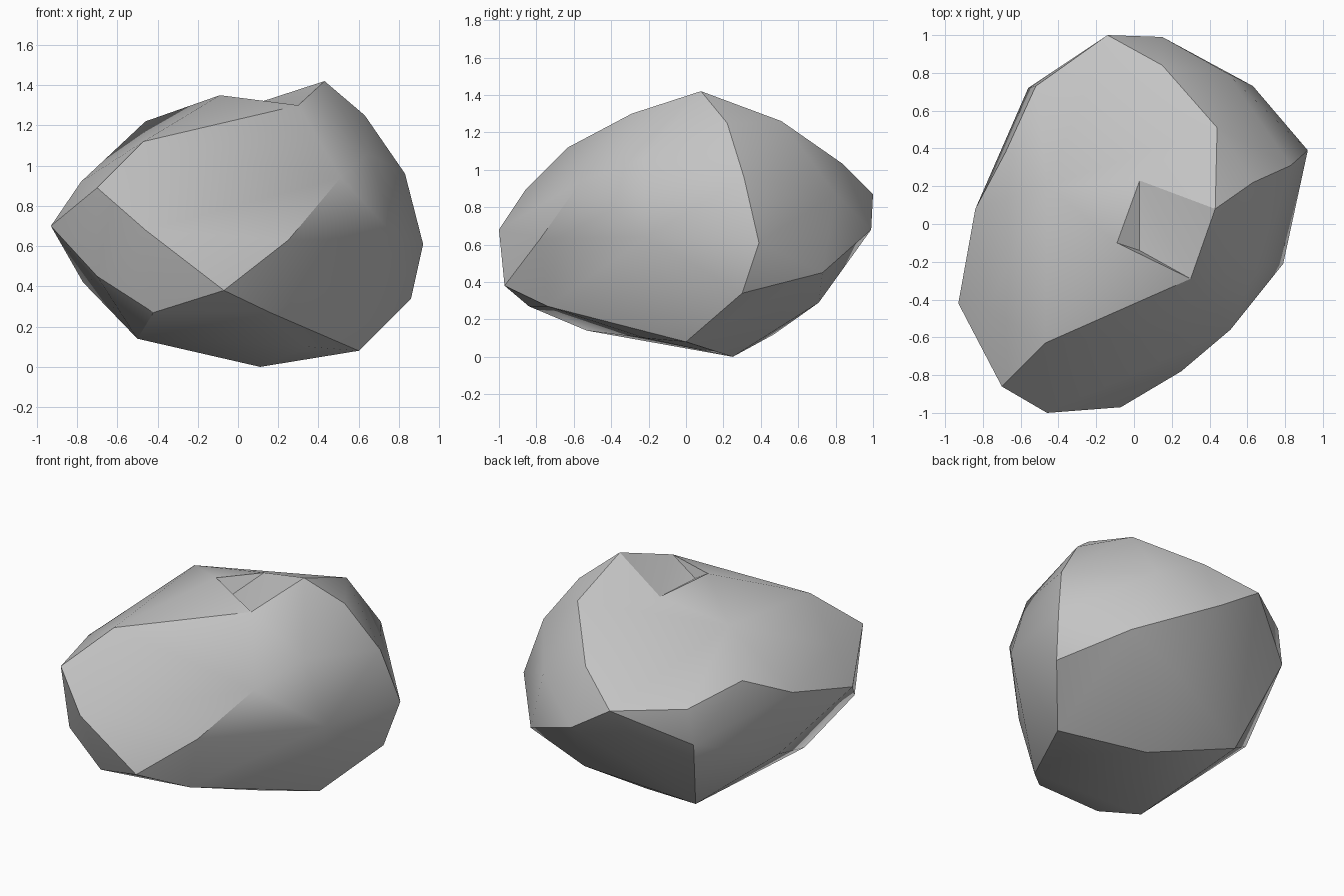
import bpy
import bmesh
import math
from mathutils import Vector

default_cube = bpy.data.objects.get("Cube")
if default_cube:
    bpy.data.objects.remove(default_cube, do_unlink=True)

# Corner points of the boulder in hundredths of a unit, ring by ring
underside = [(11, 25, 0), (60, 0, 8), (35, -22, 10), (-50, -53, 14),
             (-40, 47, 12), (25, 71, 29)]
lower_ring = [(86, 30, 34), (16, -74, 27), (-42, -84, 27), (-7, -97, 38),
              (-70, -77, 45), (-77, 13, 42), (63, 73, 45)]
waist = [(92, 39, 61), (79, -21, 64), (25, -78, 63), (-46, -100, 68),
         (-93, -42, 70), (-56, 72, 65), (15, 99, 68)]
upper_ring = [(83, 31, 96), (51, -56, 94), (-70, -86, 89), (-78, -45, 92),
              (-84, 8, 83), (-52, 73, 88), (-14, 100, 87), (49, 80, 87)]
shoulder = [(65, -23, 106), (63, 22, 125), (44, 51, 126), (15, 84, 103),
            (-68, 38, 98), (-46, 20, 122), (-47, -63, 112)]


def to_point(hundredths):
    return Vector(hundredths) / 100


# The two low points on the crown where the crest and the hump meet
notch_back = to_point((3, 23, 129))
notch_front = to_point((30, -29, 130))
crest_tip = to_point((43, 8, 142))
hump_tip = to_point((-9, -10, 135))
pit_floor = to_point((3, -14, 127))


def side_of_notch(point):
    """Positive towards the crest, negative towards the hump."""
    along = notch_back - notch_front
    offset = point - notch_front
    return offset.x * along.y - offset.y * along.x


def raise_peak(bm, tip, belongs):
    """Replace the faces below a tip by a fan of facets rising to it."""
    bm.normal_update()
    covered = [face for face in bm.faces
               if face.normal.dot(tip - face.verts[0].co) > 0
               and belongs(face.calc_center_median())]
    rim = [edge for edge in {e for f in covered for e in f.edges}
           if sum(f in covered for f in edge.link_faces) == 1]
    bmesh.ops.delete(bm, geom=covered, context="FACES_KEEP_BOUNDARY")
    peak = bm.verts.new(tip)
    for edge in rim:
        bm.faces.new((*edge.verts, peak))
    loose = [vert for vert in bm.verts if not vert.link_faces]
    bmesh.ops.delete(bm, geom=loose, context="VERTS")
    bmesh.ops.recalc_face_normals(bm, faces=bm.faces[:])


# Faceted body
bm = bmesh.new()
for corner in underside + lower_ring + waist + upper_ring + shoulder:
    bm.verts.new(to_point(corner))
bm.verts.new(notch_back)
bm.verts.new(notch_front)
hull = bmesh.ops.convex_hull(bm, input=bm.verts[:])
spare = {item for item in hull["geom_interior"] + hull["geom_unused"]
         if isinstance(item, bmesh.types.BMVert)}
bmesh.ops.delete(bm, geom=list(spare), context="VERTS")
bmesh.ops.recalc_face_normals(bm, faces=bm.faces[:])

# Crest and hump on either side of the notch
raise_peak(bm, crest_tip,
           lambda c: side_of_notch(c) > 0 and c.x > 0.12 and c.y < 0.4)
raise_peak(bm, hump_tip, lambda c: side_of_notch(c) < 0 and c.y < 0.2)

# Small pit sunk into the side of the hump
pit_corners = (notch_back, notch_front, hump_tip)
for face in bm.faces[:]:
    if all(min((vert.co - p).length for p in pit_corners) < 0.001
           for vert in face.verts):
        poked = bmesh.ops.poke(bm, faces=[face])
        poked["verts"][0].co = pit_floor
bmesh.ops.recalc_face_normals(bm, faces=bm.faces[:])

mesh = bpy.data.meshes.new("boulder")
bm.to_mesh(mesh)
bm.free()
boulder = bpy.data.objects.new("boulder", mesh)
bpy.context.collection.objects.link(boulder)

# Stone colour
stone = bpy.data.materials.new("grey_stone")
stone.use_nodes = True
colour = (0.55, 0.55, 0.55, 1)
stone.diffuse_color = colour
stone.node_tree.nodes["Principled BSDF"].inputs["Base Color"].default_value = colour
mesh.materials.append(stone)

# Soft facets with crisp breaks
bpy.ops.object.select_all(action="DESELECT")
boulder.select_set(True)
bpy.context.view_layer.objects.active = boulder
bpy.ops.object.shade_smooth_by_angle(angle=math.radians(30))
